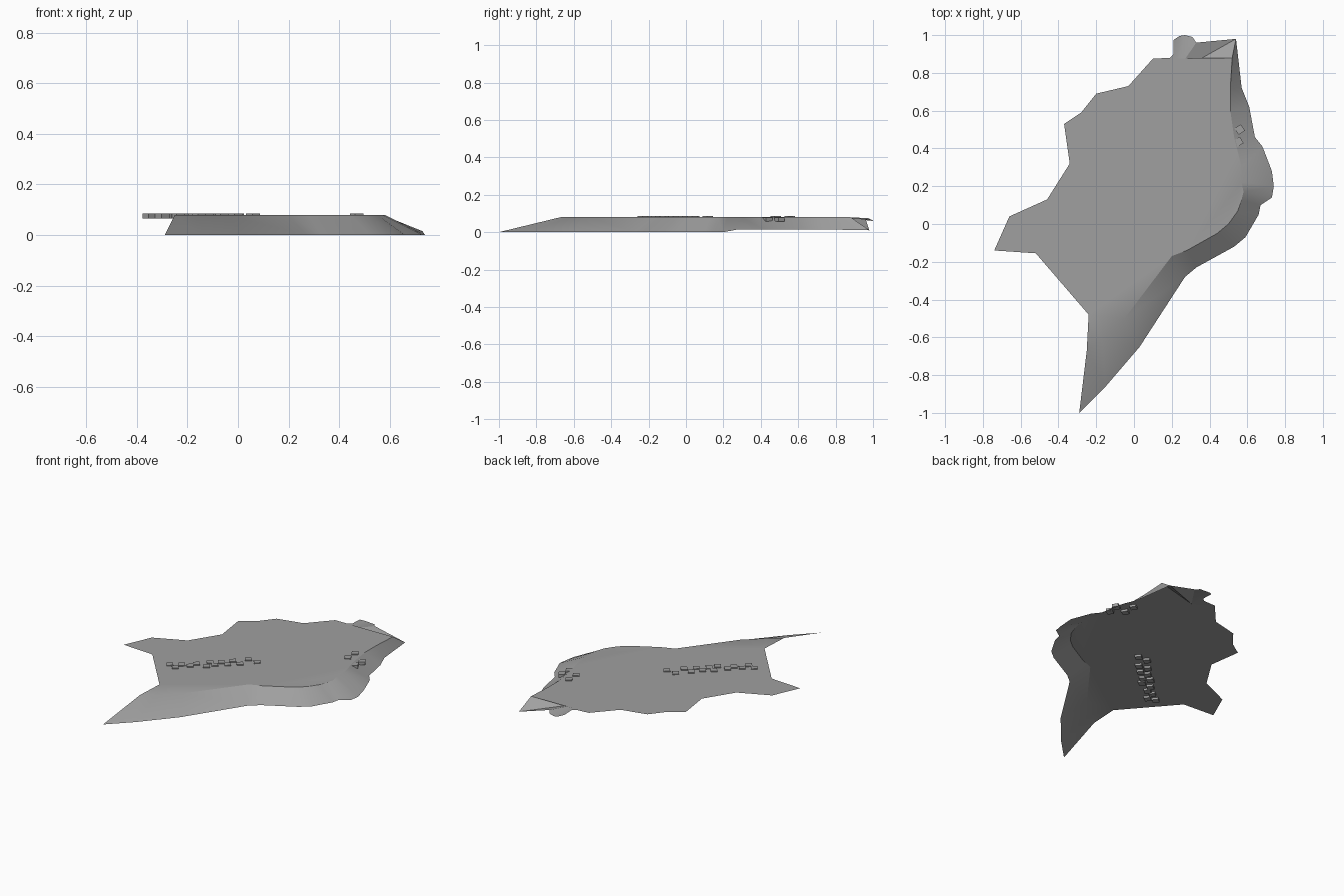
import bpy
import bmesh
from math import radians
from mathutils import Matrix, Vector

default_cube = bpy.data.objects.get("Cube")
if default_cube:
    bpy.data.objects.remove(default_cube, do_unlink=True)

PLATEAU_HEIGHT = 0.08


def make_material(name, color):
    material = bpy.data.materials.new(name)
    material.use_nodes = True
    material.diffuse_color = color
    material.node_tree.nodes["Principled BSDF"].inputs["Base Color"].default_value = color
    return material


def make_object(name, bm, material):
    mesh = bpy.data.meshes.new(name)
    bm.to_mesh(mesh)
    bm.free()
    mesh.materials.append(material)
    obj = bpy.data.objects.new(name, mesh)
    bpy.context.collection.objects.link(obj)
    return obj


def shade_smooth(obj, degrees):
    bpy.ops.object.select_all(action="DESELECT")
    obj.select_set(True)
    bpy.context.view_layer.objects.active = obj
    bpy.ops.object.shade_smooth_by_angle(angle=radians(degrees))


stone_grey = make_material("stone grey", (0.35, 0.35, 0.35, 1.0))

# Sloping bank: plateau edge (x, y) paired with its foot (x, y, z)
bank = [
    ((-.25, -.67), (-.29, -1, 0)), ((-.17, -.61), (-.15, -.86, 0)),
    ((-.05, -.5), (.03, -.65, 0)), ((.2, -.17), (.27, -.28, 0)),
    ((.28, -.14), (.33, -.23, 0)), ((.44, -.05), (.53, -.12, 0)),
    ((.5, 0), (.59, -.07, 0)), ((.55, .07), (.66, .05, 0)),
    ((.57, .13), (.67, .1, 0)), ((.58, .17), (.73, .14, 0)),
    ((.57, .22), (.74, .2, 0)), ((.57, .3), (.73, .28, .015)),
    ((.55, .38), (.68, .41, .015)), ((.53, .46), (.64, .46, .015)),
    ((.51, .6), (.61, .62, .015)), ((.51, .72), (.57, .72, .015)),
    ((.52, .88), (.54, .98, .01)),
]

# Drooping ragged rim at the back
back_rim = [
    (.33, .96, .07), (.31, .99, .065), (.27, 1, .06), (.24, .995, .065),
    (.21, .975, .075), (.21, .9, .078), (.19, .88, .078),
]

# Level ragged rim along the left of the plan
level_rim = [
    (.1, .875), (-.03, .73), (-.2, .69), (-.28, .59), (-.37, .53),
    (-.34, .32), (-.46, .13), (-.66, .04), (-.74, -.14), (-.52, -.155),
    (-.24, -.48),
]

# Terrain sheet
bm = bmesh.new()
crest = [bm.verts.new((x, y, PLATEAU_HEIGHT)) for (x, y), foot in bank]
feet = [bm.verts.new(foot) for edge, foot in bank]
back = [bm.verts.new(point) for point in back_rim]
level = [bm.verts.new((x, y, PLATEAU_HEIGHT)) for x, y in level_rim]
shoulder = bm.verts.new((.22, .8, PLATEAU_HEIGHT))

for i in range(len(bank) - 1):
    bm.faces.new((crest[i], feet[i], feet[i + 1], crest[i + 1]))

# Back slope fans out from the shoulder, the plateau fills the rest
slope = [crest[-1], feet[-1]] + back + [level[0]]
for a, b in zip(slope, slope[1:]):
    bm.faces.new((shoulder, a, b))
plateau = bm.faces.new(crest + [shoulder] + level)
bmesh.ops.triangulate(bm, faces=[plateau])
bm.normal_update()
terrain = make_object("terrain", bm, stone_grey)
shade_smooth(terrain, 25)


# Small blocks set into the ground
def make_blocks(name, places, turn, height):
    bm = bmesh.new()
    size = Matrix.Diagonal((.04, .04, .02, 1))
    for x, y in places:
        place = Matrix.Translation(Vector((x, y, height)))
        rotation = Matrix.Rotation(radians(turn), 4, "Z")
        bmesh.ops.create_cube(bm, size=1, matrix=place @ rotation @ size)
    return make_object(name, bm, stone_grey)


make_blocks("block_row", [
    (-.35, -.215), (-.3, -.23), (-.29, -.175), (-.24, -.16), (-.225, -.115),
    (-.17, -.05), (-.155, -.11), (-.125, -.065), (-.115, -.01),
    (-.065, -.015), (-.07, .045), (-.01, .035), (-.005, .115), (.06, .115),
], 38, .076)
make_blocks("bank_blocks_inner", [(.47, .555), (.47, .48)], 32, .076)
make_blocks("bank_blocks_outer", [(.56, .5), (.553, .435)], 32, .068)
